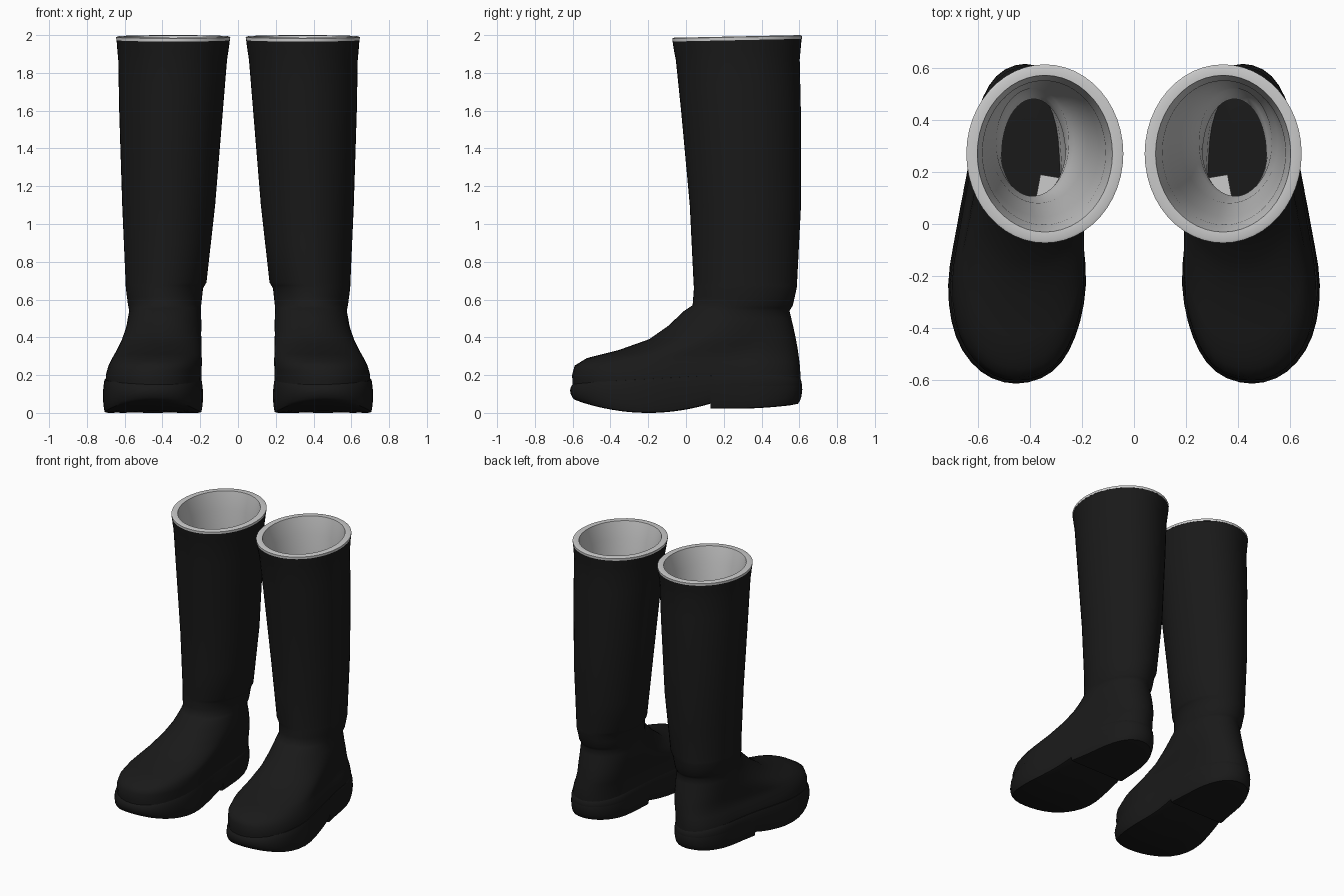
import bpy, bmesh
from math import sin, cos, pi, radians

if "Cube" in bpy.data.objects:
    bpy.data.objects.remove(bpy.data.objects["Cube"])

N = 48
# footprint x at 16 even steps: heel, outer side, toe, inner side
FOOT = [.42, .53, .60, .635, .68, .715, .685, .59, .455, .315, .228, .187, .203, .215, .238, .31]
# boot profile: z, inner x, outer x, front y, back y
BODY = [
    (.14, .193, .70, -.60, .604),
    (.20, .192, .70, -.603, .606),
    (.25, .19, .686, -.59, .603),
    (.29, .19, .666, -.525, .598),
    (.333, .19, .643, -.355, .592),
    (.39, .19, .62, -.195, .582),
    (.46, .19, .596, -.095, .567),
    (.54, .197, .576, -.01, .548),
    (.57, .195, .582, .035, .566),
    (.66, .185, .594, .042, .586),
    (.69, .167, .595, .04, .588),
    (1.1, .121, .613, .02, .609),
    (1.6, .08, .629, -.026, .608),
    (1.87, .058, .634, -.054, .602),
    (1.98, .043, .643, -.071, .612),
]

black = bpy.data.materials.new("black_rubber")
black.diffuse_color = (0.01, 0.01, 0.01, 1)
black.use_nodes = True
black.node_tree.nodes["Principled BSDF"].inputs["Base Color"].default_value = black.diffuse_color


def foot_u(s):
    """Smooth periodic footprint, 0 (inner) to 1 (outer)."""
    i = int(s * 16)
    f = s * 16 - i
    a, b, c, d = (FOOT[(i + j) % 16] for j in (-1, 0, 1, 2))
    x = b + .5 * f * (c - a + f * (2*a - 5*b + 4*c - d + f * (3*(b - c) + d - a)))
    return (x - .185) / .53


def ring(z, xl, xr, yf, yb, k=0):
    """Section filling a box: k = 0 footprint, k = 1 ellipse. z may be a function of y."""
    pts = []
    for i in range(N):
        t = 2 * pi * i / N
        u = (1 - k) * foot_u(i / N) + k * (.5 + .5 * sin(t))
        y = (yf + yb) / 2 + (yb - yf) / 2 * cos(t)
        h = z(y) if callable(z) else z
        if h > 1.9:
            h -= .007 * (1 - cos(t))
        pts.append((xl + u * (xr - xl), y, h))
    return pts


def body_ring(z, wall=0, lift=0):
    """Section of the boot at height z, moved inwards by the wall thickness."""
    for a, b in zip(BODY, BODY[1:]):
        if z <= b[0]:
            break
    f = (z - a[0]) / (b[0] - a[0])
    xl, xr, yf, yb = (p + f * (q - p) for p, q in zip(a[1:], b[1:]))
    k = min(1, max(0, (z - .28) / .27))
    return ring(z + lift, xl + wall, xr - wall, yf + wall, yb - wall, k * k * (3 - 2 * k))


def loft(rings, cap=False):
    bm = bmesh.new()
    vs = [[bm.verts.new(p) for p in r] for r in rings]
    for a, b in zip(vs, vs[1:]):
        for i in range(N):
            j = (i + 1) % N
            bm.faces.new((a[i], b[i], b[j], a[j]))
    if cap:
        bm.faces.new(vs[0])
        bm.faces.new(vs[-1][::-1])
    return bm


def finish(name, bm, mat=None, angle=40):
    me = bpy.data.meshes.new(name)
    bm.to_mesh(me)
    bm.free()
    ob = bpy.data.objects.new(name, me)
    bpy.context.collection.objects.link(ob)
    if mat:
        me.materials.append(mat)
    for p in me.polygons:
        p.use_smooth = True
    me.set_sharp_from_angle(angle=radians(angle))
    ob.modifiers.new("other_boot", 'MIRROR').use_mirror_merge = False


# Outer boot: foot, ankle crease and shaft
heights = [r[0] for r in BODY]
mids = [(a + b) / 2 for a, b in zip(heights, heights[1:])]
finish("boot_upper", loft([body_ring(z) for z in sorted(heights + mids)]), black, 60)

# Grey lining: rim, then the inside wall down to the insole
rim = [body_ring(1.98, w, h) for w, h in ((-.001, 0), (-.002, .016), (.007, .02), (.04, .018))]
inside = [body_ring(z, .05 + .012 * (1.95 - z)) for z in reversed(heights[1:-1])]
finish("boot_lining", loft(rim + inside))


# Sole and heel: footprint slabs between curved bottom and top profiles
def sole_bottom(y):
    return min(.1, .45 * (y + .2) ** 2)


def heel_bottom(y):
    return .022 + .2 * max(0, y - .25) ** 2


def slab(bottom, grow):
    levels = [(s / 10, 0) for s in (.1, 3, 6, 9)]
    levels += [(.95 + .05 * sin(pi * f) ** .5, f) for f in (.02, .1, .25, .5, .75, .92, .98)]
    levels += [(.6, 1), (.01, 1)]
    out = []
    for s, f in levels:
        s *= grow
        out.append(ring(lambda y: bottom(y) * (1 - f) + f * min(.2, .194 + .056 * y),
                        .449 - .266 * s, .449 + .266 * s, -.614 * s, .614 * s))
    return loft(out, True)


finish("front_sole", slab(sole_bottom, 1), black)

bm = slab(heel_bottom, 1.003)
bmesh.ops.bisect_plane(bm, geom=bm.verts[:] + bm.edges[:] + bm.faces[:],
                       plane_co=(0, .13, 0), plane_no=(0, -1, 0), clear_outer=True)
bmesh.ops.holes_fill(bm, edges=[e for e in bm.edges if e.is_boundary])
bmesh.ops.recalc_face_normals(bm, faces=bm.faces[:])
finish("heel_block", bm, black)

# Grey patch on the insole
bm = bmesh.new()
bm.faces.new([bm.verts.new((x, y, .21)) for x, y in ((.27, .03), (.39, .03), (.36, .19), (.27, .175))])
finish("insole_patch", bm)
